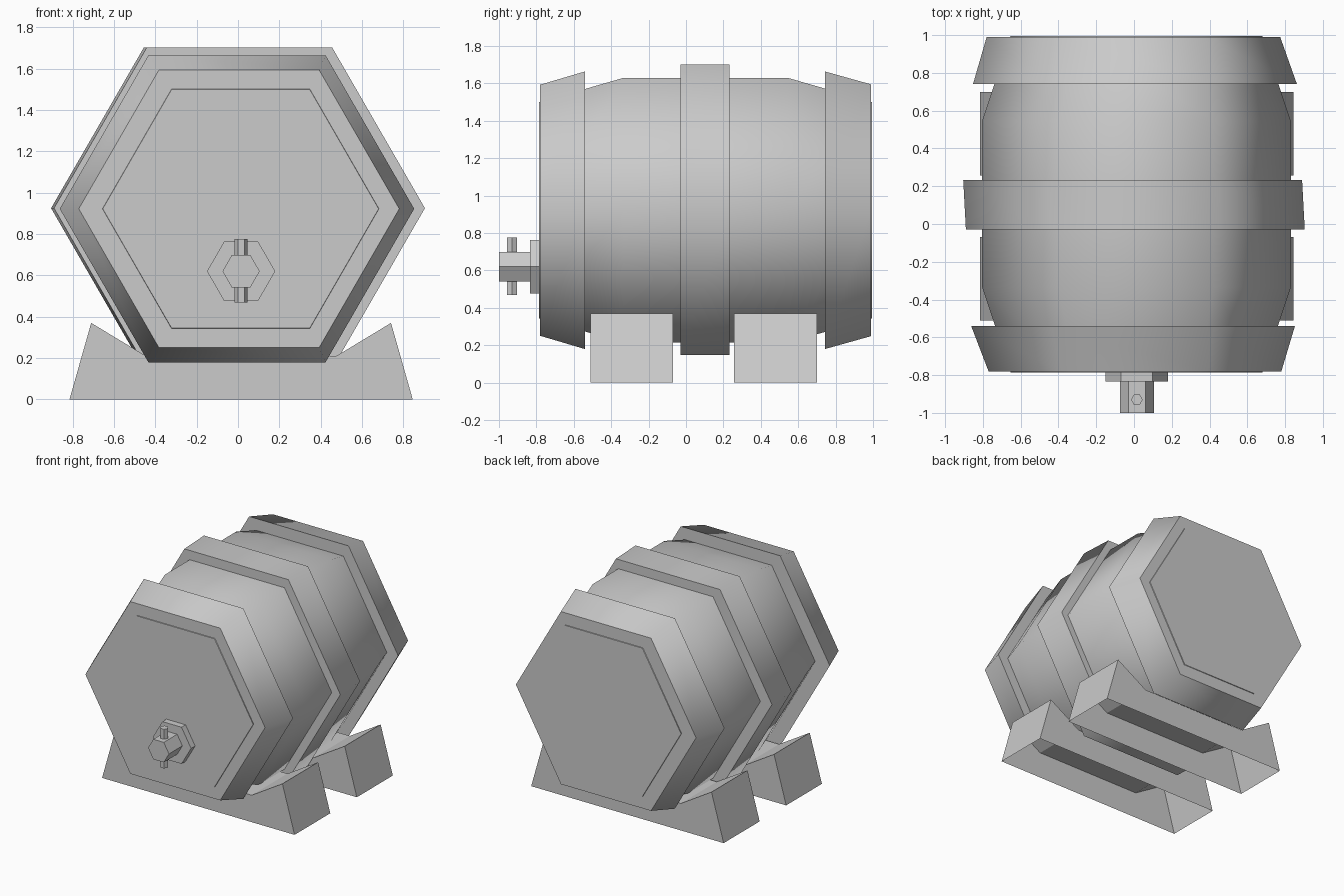
import bpy
import bmesh
from math import cos, sin, pi, radians

cube = bpy.data.objects.get("Cube")
if cube:
    bpy.data.objects.remove(cube, do_unlink=True)

grey = bpy.data.materials.new("plain_grey")
grey.use_nodes = True
COLOUR = (0.6, 0.6, 0.6, 1)
grey.diffuse_color = COLOUR
grey.node_tree.nodes["Principled BSDF"].inputs["Base Color"].default_value = COLOUR


def finish(bm, name, smooth):
    bmesh.ops.recalc_face_normals(bm, faces=bm.faces)
    mesh = bpy.data.meshes.new(name)
    bm.to_mesh(mesh)
    bm.free()
    mesh.materials.append(grey)
    obj = bpy.data.objects.new(name, mesh)
    bpy.context.collection.objects.link(obj)
    if smooth:
        bpy.ops.object.select_all(action='DESELECT')
        obj.select_set(True)
        bpy.context.view_layer.objects.active = obj
        bpy.ops.object.shade_smooth_by_angle(angle=radians(65))
    return obj


def hex_loft(name, rings, z, smooth=False, upright=False):
    """Capped six-sided loft; each ring is (position along axis, radius, x centre)."""
    bm = bmesh.new()
    loops = []
    for pos, radius, cx in rings:
        loop = []
        for k in range(6):
            u, v = radius * cos(k * pi / 3), radius * sin(k * pi / 3)
            loop.append(bm.verts.new((cx + u, z + v, pos) if upright
                                     else (cx + u, pos, z + v)))
        loops.append(loop)
    for a, b in zip(loops, loops[1:]):
        for k in range(6):
            n = (k + 1) % 6
            bm.faces.new((a[k], a[n], b[n], b[k]))
    bm.faces.new(loops[0])
    bm.faces.new(loops[-1])
    return finish(bm, name, smooth)


# Barrel body and its three hoops
MID = 0.922
hex_loft("barrel_body", [(-0.785, 0.667, 0.013), (-0.335, 0.817, 0.013),
                         (0.545, 0.817, 0.013), (0.995, 0.667, 0.013)], MID, True)
hex_loft("front_hoop", [(-0.78, 0.775, 0.005), (-0.54, 0.857, -0.005)], MID, True)
hex_loft("middle_hoop", [(-0.03, 0.897, 0.007), (0.232, 0.897, -0.007)], 0.925, True)
hex_loft("back_hoop", [(0.742, 0.857, 0.005), (0.99, 0.777, -0.003)], MID, True)

# Tap
TAP_X, TAP_Z = 0.015, 0.62
hex_loft("tap_plate", [(-0.835, 0.165, TAP_X), (-0.77, 0.165, TAP_X)], TAP_Z)
hex_loft("tap_spout", [(-1.0, 0.09, TAP_X), (-0.78, 0.09, TAP_X)], TAP_Z)
hex_loft("tap_handle", [(0.47, 0.031, TAP_X), (0.775, 0.031, TAP_X)], -0.93,
         upright=True)


# Cradle stands: hollow shells, open underneath
def stand(name, y0, y1):
    half = [(0.83, 0), (0.725, 0.37), (0.46, 0.21)]
    outline = half + [(-x, z) for x, z in reversed(half)]
    bm = bmesh.new()
    front, back = ([bm.verts.new((0.015 + x, y, z)) for x, z in outline]
                   for y in (y0, y1))
    bm.faces.new(front)
    bm.faces.new(back)
    for i in range(len(outline) - 1):
        bm.faces.new((front[i], front[i + 1], back[i + 1], back[i]))
    finish(bm, name, False)


stand("front_stand", -0.51, -0.07)
stand("back_stand", 0.257, 0.70)
